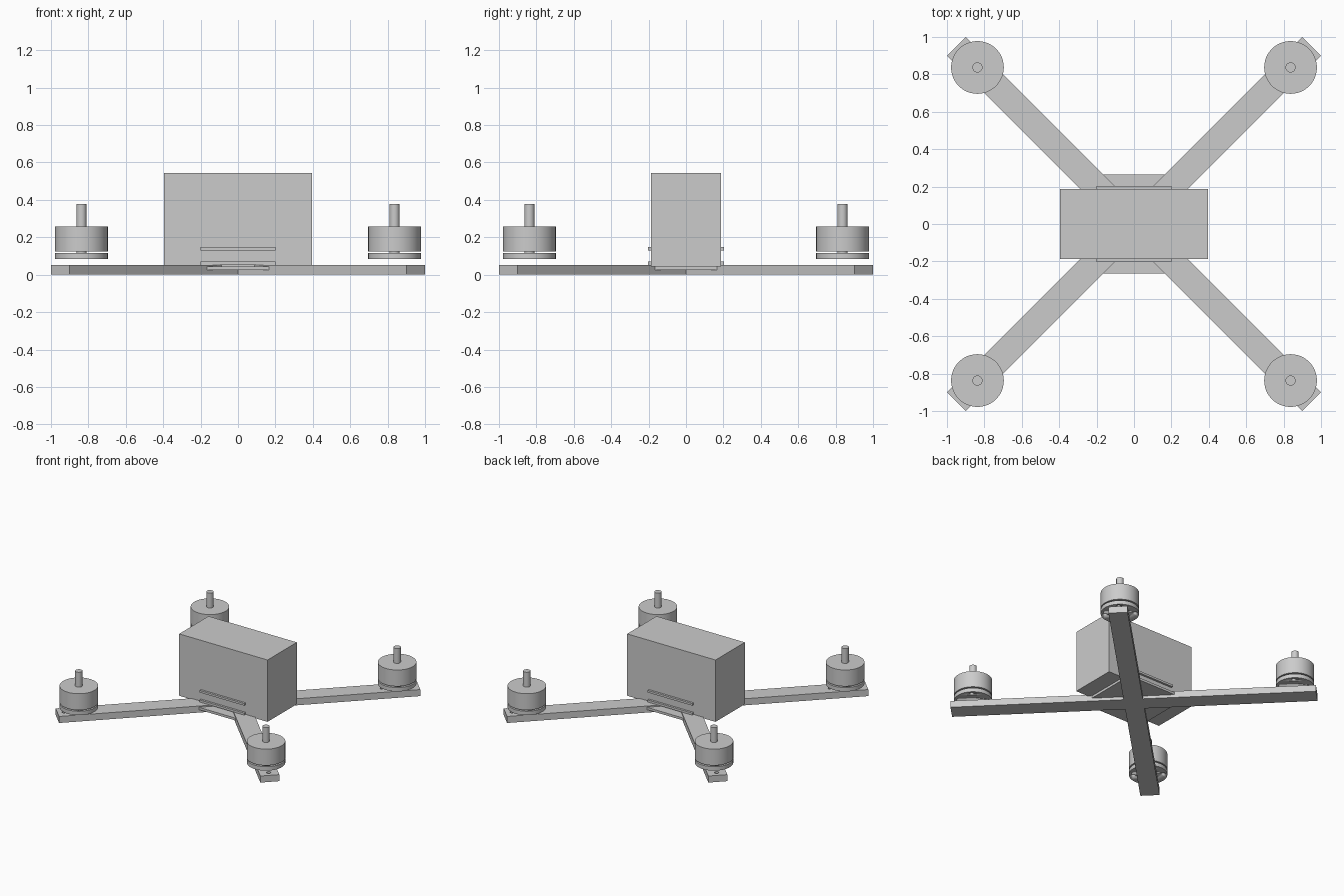
import bpy
from math import radians, pi, sin, cos, sqrt

default = bpy.data.objects.get("Cube")
if default:
    bpy.data.objects.remove(default, do_unlink=True)

GREY = (0.6, 0.6, 0.6, 1)
grey = bpy.data.materials.new("plain grey")
grey.use_nodes = True
grey.diffuse_color = GREY
grey.node_tree.nodes["Principled BSDF"].inputs["Base Color"].default_value = GREY


def finish(name):
    obj = bpy.context.object
    obj.name = name
    obj.data.materials.append(grey)
    bpy.ops.object.transform_apply(location=False, rotation=True, scale=True)
    return obj


def box(name, width, depth, bottom, top, turn=0):
    bpy.ops.mesh.primitive_cube_add(size=1, location=(0, 0, (bottom + top) / 2))
    obj = bpy.context.object
    obj.scale = (width, depth, top - bottom)
    obj.rotation_euler.z = radians(turn)
    return finish(name)


def cylinder(name, x, y, radius, bottom, top, sides=48):
    bpy.ops.mesh.primitive_cylinder_add(vertices=sides, radius=radius, depth=top - bottom,
                                        location=(x, y, (bottom + top) / 2))
    obj = finish(name)
    bpy.ops.object.shade_smooth_by_angle(angle=radians(40))
    return obj


def drill(obj, cutter):
    mod = obj.modifiers.new("screw hole", "BOOLEAN")
    mod.operation = "DIFFERENCE"
    mod.solver = "EXACT"
    mod.object = cutter
    bpy.context.view_layer.objects.active = obj
    bpy.ops.object.modifier_apply(modifier=mod.name)


# Crossed arms, centre plate and body
ARM_LENGTH, ARM_WIDTH = 1.9 * sqrt(2), 0.1 * sqrt(2)
arms = [box("arm_rising", ARM_LENGTH, ARM_WIDTH, 0, 0.053, 45),
        box("arm_falling", ARM_LENGTH, ARM_WIDTH, 0, 0.053, -45)]
box("centre_plate", 0.53, 0.53, 0.024, 0.043)
box("body", 0.79, 0.374, 0.045, 0.545)

# Thin rails passing through the body
box("lower_rail", 0.4, 0.408, 0.052, 0.07)
box("upper_rail", 0.4, 0.408, 0.13, 0.147)

# Motors, with matching screw holes in the base and the arm
MOTOR = 0.837
for side, sx in (("left", 1), ("right", -1)):
    for end, sy in (("front", -1), ("back", 1)):
        x, y = sx * MOTOR, sy * MOTOR
        tag = f"{end}_{side}"
        base = cylinder(f"motor_base_{tag}", x, y, 0.141, 0.083, 0.115)
        cylinder(f"motor_bell_{tag}", x, y, 0.141, 0.125, 0.257)
        cylinder(f"motor_shaft_{tag}", x, y, 0.027, 0.09, 0.377, 24)
        for k in range(4):
            a = pi / 4 + k * pi / 2
            hole = cylinder("hole_cutter", x + 0.11 * cos(a), y + 0.11 * sin(a),
                            0.016, 0.03, 0.15, 16)
            drill(base, hole)
            # Only the holes along the arm's own axis reach it
            if abs(sin(a) * sx - cos(a) * sy) < 0.1:
                drill(arms[0] if sx == sy else arms[1], hole)
            bpy.data.objects.remove(hole, do_unlink=True)
